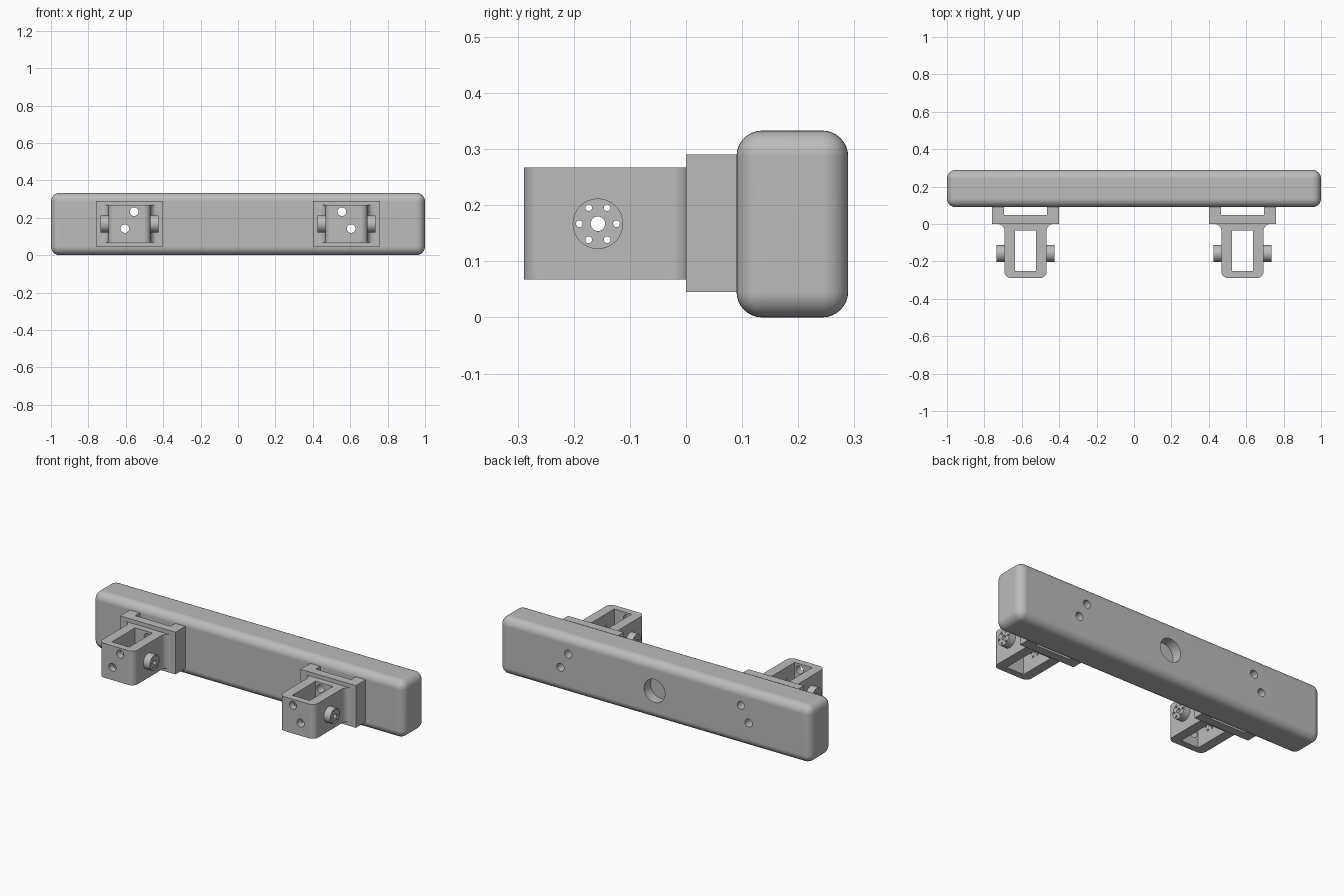
import bpy, bmesh
from math import radians, cos, sin, pi
from mathutils import Matrix

cube = bpy.data.objects.get("Cube")
if cube:
    bpy.data.objects.remove(cube, do_unlink=True)

grey = bpy.data.materials.new("plain grey")
grey.use_nodes = True
grey.diffuse_color = (0.5, 0.5, 0.5, 1)
grey.node_tree.nodes["Principled BSDF"].inputs["Base Color"].default_value = (0.5, 0.5, 0.5, 1)

MID_Z = 0.167


def add(name, bm):
    bmesh.ops.recalc_face_normals(bm, faces=bm.faces[:])
    mesh = bpy.data.meshes.new(name)
    bm.to_mesh(mesh)
    bm.free()
    mesh.materials.append(grey)
    obj = bpy.data.objects.new(name, mesh)
    bpy.context.collection.objects.link(obj)
    return obj


def prism(name, outline, z0, z1):
    """Extrude an outline in x and y between two heights."""
    bm = bmesh.new()
    face = bm.faces.new([bm.verts.new((x, y, z0)) for x, y in outline])
    grown = bmesh.ops.extrude_face_region(bm, geom=[face])["geom"]
    bmesh.ops.translate(bm, vec=(0, 0, z1 - z0),
                        verts=[v for v in grown if isinstance(v, bmesh.types.BMVert)])
    return add(name, bm)


def box(name, x0, x1, y0, y1, z0, z1):
    return prism(name, [(x0, y0), (x1, y0), (x1, y1), (x0, y1)], z0, z1)


def rod(name, centre, radius, length, axis, sides=32):
    bm = bmesh.new()
    turn = Matrix.Rotation(pi / 2, 4, "Y" if axis == "X" else "X")
    bmesh.ops.create_cone(bm, cap_ends=True, segments=sides, radius1=radius, radius2=radius,
                          depth=length, matrix=Matrix.Translation(centre) @ turn)
    return add(name, bm)


def apply(obj, kind, **settings):
    mod = obj.modifiers.new(kind, kind)
    for key, value in settings.items():
        setattr(mod, key, value)
    bpy.context.view_layer.objects.active = obj
    bpy.ops.object.modifier_apply(modifier=mod.name)


def cut(obj, cutters):
    for cutter in cutters:
        apply(obj, "BOOLEAN", object=cutter, operation="DIFFERENCE", solver="EXACT")


def finish(obj):
    bpy.ops.object.select_all(action="DESELECT")
    obj.select_set(True)
    bpy.context.view_layer.objects.active = obj
    bpy.ops.object.shade_smooth_by_angle(angle=radians(30))
    apply(obj, "WEIGHTED_NORMAL", keep_sharp=True)


def arc(cx, cy, radius, start, end, steps=8):
    angles = [radians(start + (end - start) * i / steps) for i in range(steps + 1)]
    return [(cx + radius * cos(a), cy + radius * sin(a)) for a in angles]


# Long rounded bar with a blind recess in its back
bar = box("bar", -1, 1, 0.09, 0.289, 0, 0.333)
apply(bar, "BEVEL", width=0.046, segments=8, limit_method="NONE")
recess = rod("recess_cutter", (0, 0.289, MID_Z), 0.067, 0.12, "Y", 48)
cut(bar, [recess])
cutters = [recess]

for side, s in (("left", 1), ("right", -1)):
    cx = 0.58 * s

    # Screw holes through the whole depth, mirrored per side
    screws = [rod("screw_cutter", (cx - s * dx, 0, MID_Z + dz), 0.023, 1, "Y", 24)
              for dx, dz in ((0.025, 0.065), (-0.025, -0.025))]

    # Pivot bore and its ring of six small holes
    bores = [rod("bore_cutter", (cx, -0.157, MID_Z), 0.013, 0.5, "X", 24)]
    for i in range(6):
        a = i * pi / 3
        bores.append(rod("ring_cutter", (cx, -0.157 + 0.033 * cos(a), MID_Z + 0.033 * sin(a)),
                         0.006, 0.5, "X", 16))

    # Mounting block with a channel against the bar
    block = box(side + "_mounting_block", cx - 0.178, cx + 0.178, 0, 0.09, 0.045, 0.29)
    channel = box("channel_cutter", cx - 0.114, cx + 0.114, 0.048, 0.12, 0, 0.4)

    # Arm with flared root, rounded nose and open window
    half = arc(0.148, -0.035, 0.035, 90, 180) + arc(0.078, -0.254, 0.035, 0, -90)
    outline = half + [(-x, y) for x, y in reversed(half)]
    arm = prism(side + "_arm", [(cx + x, y) for x, y in outline], 0.068, 0.267)
    window = box("window_cutter", cx - 0.056, cx + 0.056, -0.25, -0.036, 0, 0.4)

    # Round pivot bosses on both flanks of the arm
    bosses = [rod(f"{side}_{place}_boss", (cx + d * s * 0.133, -0.157, MID_Z), 0.045, 0.042, "X")
              for place, d in (("outer", 1), ("inner", -1))]

    cut(bar, screws)
    cut(block, [channel] + screws)
    cut(arm, [window] + screws + bores)
    for boss in bosses:
        cut(boss, bores)
    for part in [block, arm] + bosses:
        finish(part)
    cutters += screws + bores + [channel, window]

finish(bar)
for cutter in cutters:
    bpy.data.objects.remove(cutter, do_unlink=True)
